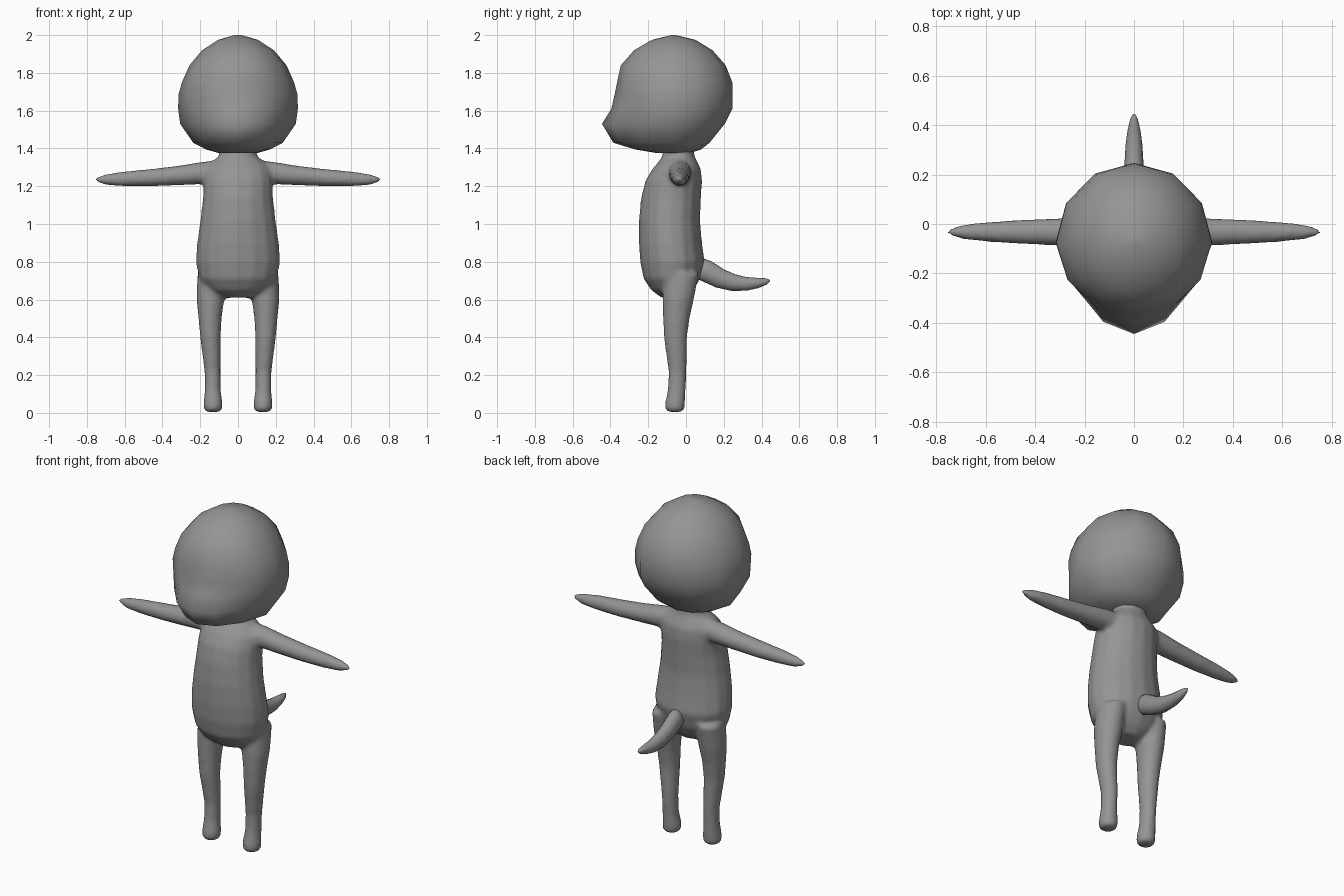
import bpy, bmesh
from math import sin, cos, pi
from mathutils import Vector

cube = bpy.data.objects.get("Cube")
if cube:
    bpy.data.objects.remove(cube, do_unlink=True)

grey = bpy.data.materials.new("plain grey")
grey.use_nodes = True
GREY = (0.3, 0.3, 0.3, 1)
grey.diffuse_color = GREY
grey.node_tree.nodes["Principled BSDF"].inputs["Base Color"].default_value = GREY


def skin(bm, rings):
    """Join rings of points into a closed tube with capped ends."""
    loops = [[bm.verts.new(p) for p in ring] for ring in rings]
    for a, b in zip(loops, loops[1:]):
        for i in range(len(a)):
            j = (i + 1) % len(a)
            bm.faces.new((a[i], a[j], b[j], b[i]))
    bm.faces.new(loops[0])
    bm.faces.new(loops[-1])


def upright(rows, n=16, x=0):
    """Rings from rows of z, half width, front y, back y."""
    return [[Vector((x + w * sin(2 * pi * i / n),
                     (f + b) / 2 - (b - f) / 2 * cos(2 * pi * i / n), z))
             for i in range(n)] for z, w, f, b in rows]


def finish(name, bm):
    bmesh.ops.recalc_face_normals(bm, faces=bm.faces)
    mesh = bpy.data.meshes.new(name)
    bm.to_mesh(mesh)
    bm.free()
    obj = bpy.data.objects.new(name, mesh)
    bpy.context.collection.objects.link(obj)
    mesh.materials.append(grey)
    mesh.shade_smooth()
    return obj


# Body: torso and neck
bm = bmesh.new()
skin(bm, upright([
    (.61, .08, -.13, .0), (.65, .16, -.185, .04), (.71, .205, -.225, .075),
    (.8, .225, -.243, .1), (.9, .217, -.25, .085), (1.02, .2, -.25, .075),
    (1.14, .186, -.238, .08), (1.23, .183, -.215, .085), (1.29, .175, -.18, .08),
    (1.33, .14, -.145, .06), (1.36, .1, -.125, .045), (1.43, .1, -.12, .04)]))

# Legs and arms, mirrored
leg = [(.005, .04, -.095, -.02), (.02, .05, -.112, -.006), (.06, .05, -.11, -.004),
       (.12, .043, -.097, -.001), (.22, .043, -.093, .003), (.4, .055, -.118, .006),
       (.5, .062, -.122, .02), (.6, .074, -.125, .042), (.74, .075, -.12, .07)]
leg_x = [.132, .132, .132, .134, .135, .146, .148, .146, .14]
arm = [(.08, 1.275, .065, .06), (.19, 1.27, .06, .06), (.3, 1.258, .053, .056),
       (.45, 1.246, .047, .05), (.6, 1.239, .04, .04), (.69, 1.235, .031, .03),
       (.735, 1.235, .019, .018), (.757, 1.235, .007, .007)]
for side in (1, -1):
    skin(bm, [upright([row], 16, side * x)[0] for row, x in zip(leg, leg_x)])
    skin(bm, [[Vector((side * x, -.032 + ry * cos(a * pi / 8), z + rz * sin(a * pi / 8)))
               for a in range(16)] for x, z, rz, ry in arm])

body = finish("body", bm)
fuse = body.modifiers.new("fuse", 'REMESH')
fuse.mode = 'VOXEL'
fuse.voxel_size = .012
fuse.use_smooth_shade = True
soften = body.modifiers.new("soften", 'SMOOTH')
soften.factor = .5
soften.iterations = 8

# Tail: rings square to a drooping path (y, z, half height, half width)
path = [(.05, .775, .055, .04), (.11, .75, .058, .042), (.18, .712, .052, .041),
        (.25, .69, .045, .038), (.32, .683, .036, .034), (.38, .688, .027, .026),
        (.425, .696, .017, .015), (.444, .701, .005, .005)]
rings = []
for i, (y, z, h, w) in enumerate(path):
    a, b = path[max(i - 1, 0)], path[min(i + 1, len(path) - 1)]
    along = Vector((0, b[0] - a[0], b[1] - a[1])).normalized()
    up = Vector((0, -along.z, along.y))
    rings.append([Vector((w * cos(t * pi / 6), y, z)) + up * h * sin(t * pi / 6)
                  for t in range(12)])
bm = bmesh.new()
skin(bm, rings)
finish("tail", bm)

# Head: twelve-sided, with a pointed muzzle (z, half width, front, back, narrowing)
head = [(1.375, .1, -.15, .02, 0), (1.395, .17, -.27, .08, .05),
        (1.43, .237, -.385, .125, .15), (1.53, .306, -.445, .205, .22),
        (1.61, .317, -.395, .245, .12), (1.685, .315, -.378, .247, .03),
        (1.75, .297, -.365, .245, 0), (1.84, .257, -.345, .21, 0),
        (1.92, .19, -.275, .14, 0), (1.975, .105, -.18, .05, 0),
        (2.0, .02, -.08, -.055, 0)]
rings = []
for z, w, front, back, narrow in head:
    ring = []
    for i in range(12):
        s, c = sin(i * pi / 6), cos(i * pi / 6)
        reach = (-.075 - front) if c > 0 else (back + .075)
        ring.append(Vector((w * s * (1 - narrow * max(c, 0)), -.075 - reach * c, z)))
    rings.append(ring)
bm = bmesh.new()
skin(bm, rings)
finish("head", bm)
